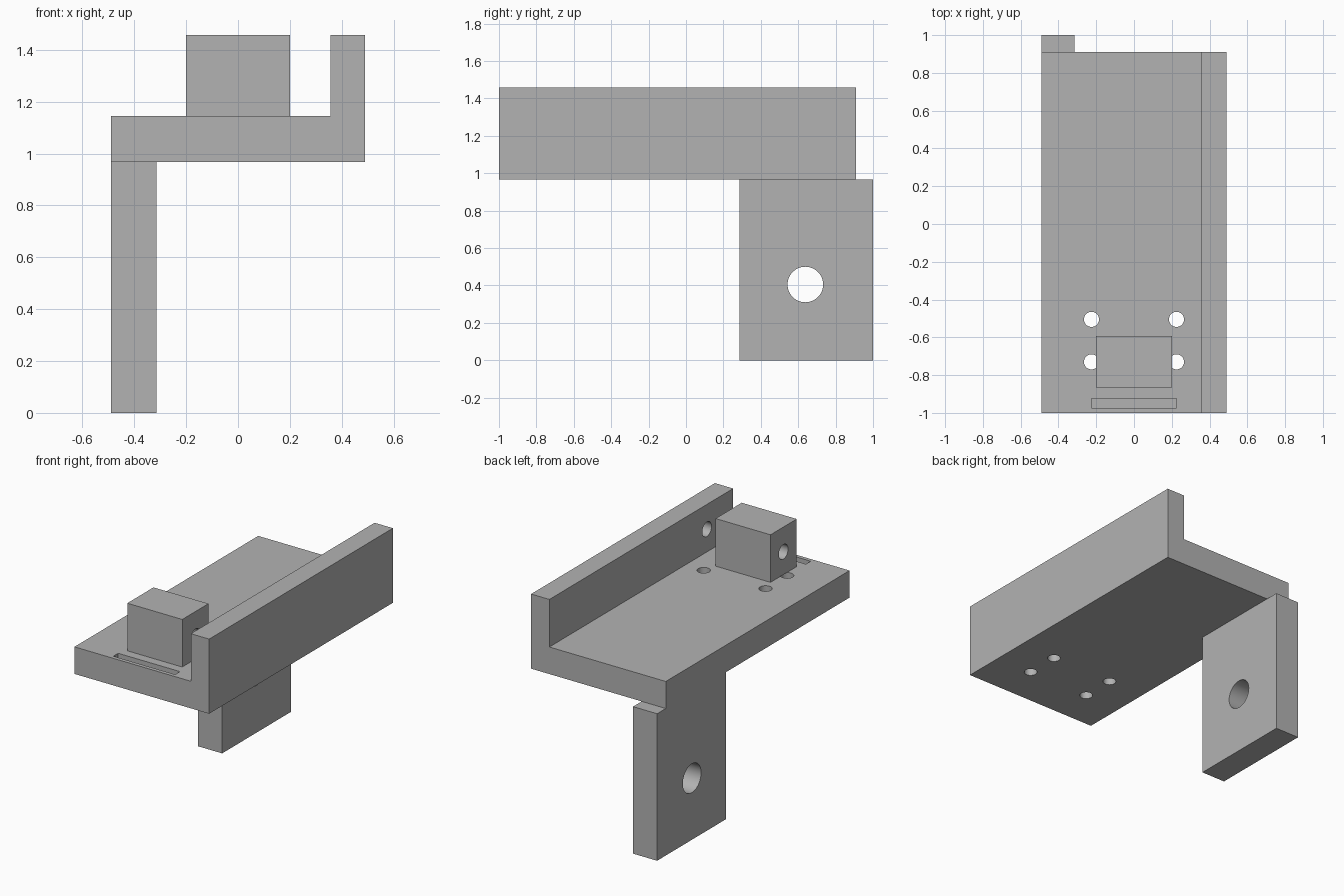
import bpy, bmesh
from math import pi
from mathutils import Matrix, Vector

default = bpy.data.objects.get("Cube")
if default:
    bpy.data.objects.remove(default, do_unlink=True)

grey = bpy.data.materials.new("plain grey")
grey.use_nodes = True
grey.diffuse_color = (0.45, 0.45, 0.45, 1)
grey.node_tree.nodes["Principled BSDF"].inputs["Base Color"].default_value = grey.diffuse_color


def finish(name, bm):
    bmesh.ops.recalc_face_normals(bm, faces=bm.faces)
    mesh = bpy.data.meshes.new(name)
    bm.to_mesh(mesh)
    bm.free()
    mesh.materials.append(grey)
    obj = bpy.data.objects.new(name, mesh)
    bpy.context.collection.objects.link(obj)
    return obj


def box(name, low, high):
    low, high = Vector(low), Vector(high)
    bm = bmesh.new()
    bmesh.ops.create_cube(bm, size=1, matrix=Matrix.Translation((low + high) / 2)
                          @ Matrix.Diagonal((*(high - low), 1)))
    return finish(name, bm)


def rod(name, centre, radius, length, axis):
    turn = Matrix.Rotation(pi / 2, 4, "Y") if axis == "X" else Matrix.Identity(4)
    bm = bmesh.new()
    bmesh.ops.create_cone(bm, cap_ends=True, segments=48, radius1=radius, radius2=radius,
                          depth=length, matrix=Matrix.Translation(centre) @ turn)
    return finish(name, bm)


def cut(obj, cutters):
    bpy.context.view_layer.objects.active = obj
    for cutter in cutters:
        mod = obj.modifiers.new("cut", "BOOLEAN")
        mod.operation = "DIFFERENCE"
        mod.solver = "EXACT"
        mod.object = cutter
        bpy.ops.object.modifier_apply(modifier=mod.name)
        bpy.data.objects.remove(cutter, do_unlink=True)
    bpy.ops.object.select_all(action="DESELECT")
    obj.select_set(True)
    bpy.ops.object.shade_smooth_by_angle()


BASE, DECK, TOP = 0.967, 1.145, 1.458
HALF, WALL = 0.49, 0.357
FRONT, BACK = -1, 0.91

# Deck and side wall: one L-shaped section pulled along the length
section = [(-HALF, BASE), (HALF, BASE), (HALF, TOP), (WALL, TOP), (WALL, DECK), (-HALF, DECK)]
bm = bmesh.new()
face = bm.faces.new([bm.verts.new((x, FRONT, z)) for x, z in section])
pulled = bmesh.ops.extrude_face_region(bm, geom=[face])["geom"]
bmesh.ops.translate(bm, vec=(0, BACK - FRONT, 0),
                    verts=[v for v in pulled if isinstance(v, bmesh.types.BMVert)])
deck = finish("deck_with_side_wall", bm)

# Four screw holes, a blind front slot and a blind socket in the wall
cutters = [rod("screw_hole", (x, y, 1.05), 0.04, 0.4, "Z")
           for x in (-0.225, 0.225) for y in (-0.73, -0.505)]
cutters.append(box("slot", (-0.225, -0.975, DECK - 0.09), (0.225, -0.925, DECK + 0.1)))
cutters.append(rod("socket", (WALL, -0.727, 1.295), 0.048, 0.18, "X"))
cut(deck, cutters)

# Block on the deck, bored sideways
block = box("bored_block", (-0.2, -0.865, DECK), (0.2, -0.593, TOP))
cut(block, [rod("bore", (0, -0.727, 1.295), 0.048, 1, "X")])

# Hanging leg with a large round hole
leg = box("mounting_leg", (-HALF, 0.285, 0), (-0.315, 1, BASE))
cut(leg, [rod("leg_hole", (-0.4, 0.638, 0.405), 0.095, 1, "X")])
